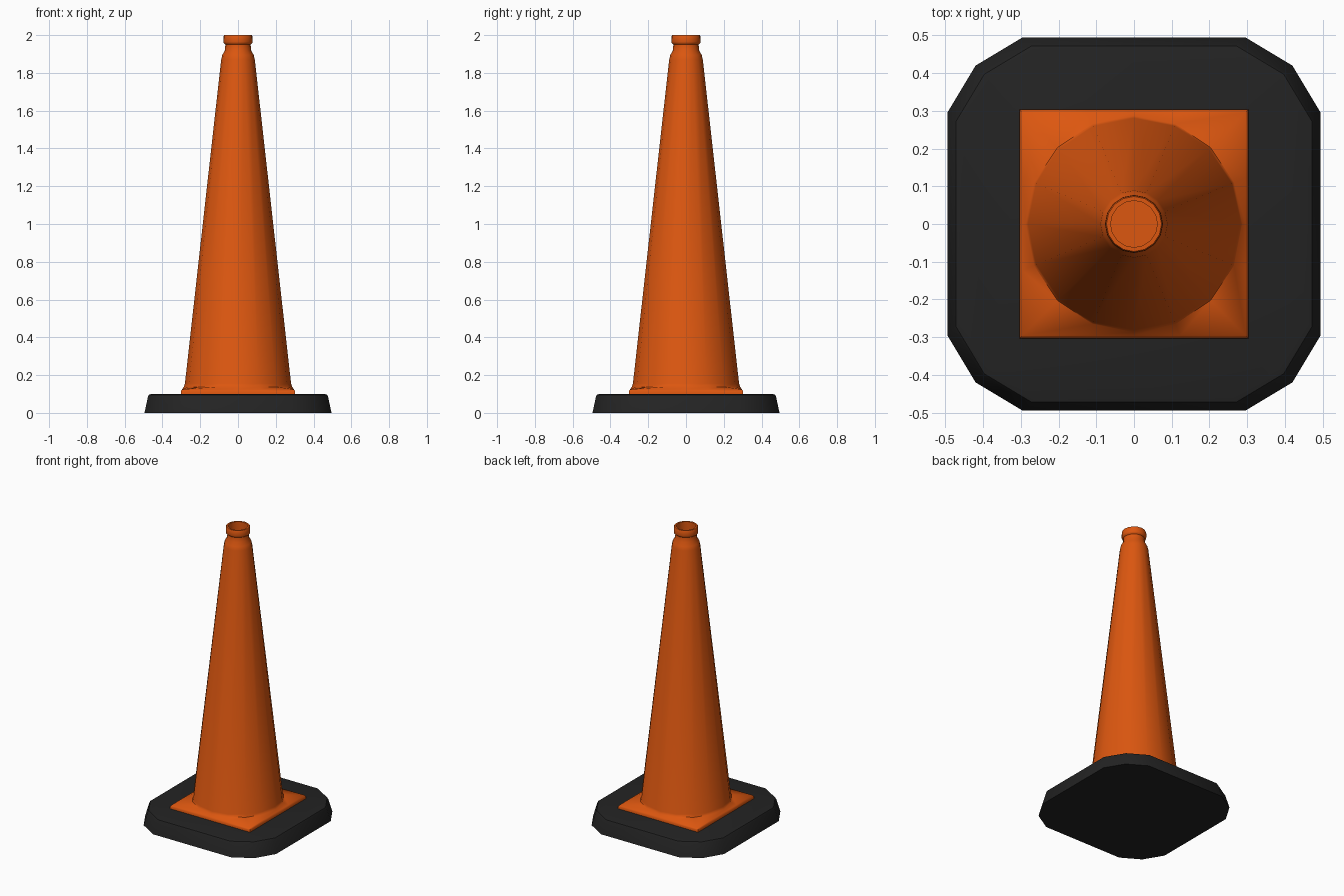
import bpy, bmesh, math

default = bpy.data.objects.get("Cube")
if default:
    bpy.data.objects.remove(default, do_unlink=True)


def make_material(name, color):
    mat = bpy.data.materials.new(name)
    mat.use_nodes = True
    mat.diffuse_color = color
    bsdf = mat.node_tree.nodes["Principled BSDF"]
    bsdf.inputs["Base Color"].default_value = color
    bsdf.inputs["Roughness"].default_value = 0.7
    return mat


orange = make_material("orange plastic", (0.72, 0.095, 0.005, 1))
black = make_material("black rubber", (0.017, 0.017, 0.017, 1))


def loft(name, rings, mat, angle):
    """Skin a stack of closed rings, capping both ends."""
    bm = bmesh.new()
    rows = [[bm.verts.new(p) for p in ring] for ring in rings]
    count = len(rows[0])
    for low, high in zip(rows, rows[1:]):
        for i in range(count):
            j = (i + 1) % count
            bm.faces.new((low[i], low[j], high[j], high[i]))
    bm.faces.new(rows[0][::-1])
    bm.faces.new(rows[-1])
    mesh = bpy.data.meshes.new(name)
    bm.to_mesh(mesh)
    bm.free()
    mesh.materials.append(mat)
    obj = bpy.data.objects.new(name, mesh)
    bpy.context.collection.objects.link(obj)
    bpy.ops.object.select_all(action="DESELECT")
    obj.select_set(True)
    bpy.context.view_layer.objects.active = obj
    bpy.ops.object.shade_smooth_by_angle(angle=math.radians(angle))
    return obj


def round_ring(r, z, sides=16):
    steps = [math.tau * i / sides for i in range(sides)]
    return [(r * math.cos(a), r * math.sin(a), z) for a in steps]


def square_ring(half, z):
    # Round ring pushed out to a square, corners on the diagonals
    ring = []
    for x, y, _ in round_ring(1, z):
        k = half / max(abs(x), abs(y))
        ring.append((x * k, y * k, z))
    return ring


def base_ring(half, z):
    # Square with each corner cut by two chamfers
    flat, corner = half - 0.2, half - 0.075
    quarter = [(half, flat), (corner, corner), (flat, half)]
    ring = []
    for turn in range(4):
        c, s = round(math.cos(turn * math.pi / 2)), round(math.sin(turn * math.pi / 2))
        ring += [(x * c - y * s, x * s + y * c, z) for x, y in quarter]
    return ring


# Heavy rubber foot with sloped sides and a softened top edge
base_profile = [(0.495, 0), (0.477, 0.085), (0.472, 0.096), (0.46, 0.1)]
loft("base", [base_ring(h, z) for h, z in base_profile], black, 40)

# Square skirt blending into the tapered body, neck, rim and hollow top
skirt = [square_ring(h, z) for h, z in [(0.303, 0.098), (0.303, 0.114), (0.296, 0.124)]]
body_profile = [
    (0.287, 0.138), (0.281, 0.155), (0.089, 1.87), (0.083, 1.895),
    (0.069, 1.92), (0.067, 1.95), (0.075, 1.956), (0.077, 1.964),
    (0.076, 1.994), (0.073, 2.0), (0.062, 2.0), (0.062, 1.93),
]
loft("cone", skirt + [round_ring(r, z) for r, z in body_profile], orange, 50)
